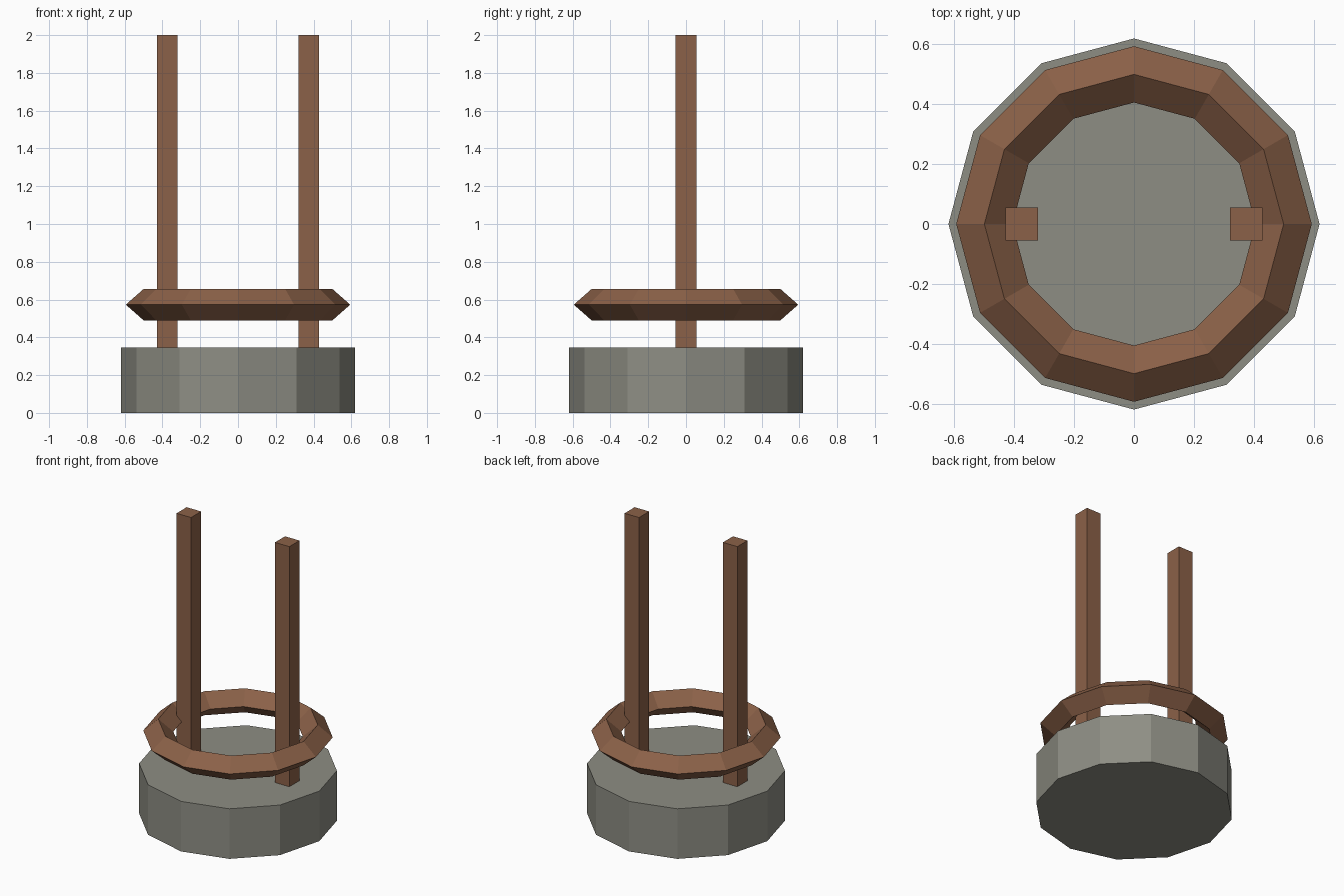
import bpy
import math

SIDES = 12

if "Cube" in bpy.data.objects:
    bpy.data.objects.remove(bpy.data.objects["Cube"], do_unlink=True)


def make_material(name, color):
    mat = bpy.data.materials.new(name)
    mat.use_nodes = True
    mat.diffuse_color = color
    mat.node_tree.nodes["Principled BSDF"].inputs["Base Color"].default_value = color
    return mat


def finish(name, mat):
    obj = bpy.context.object
    obj.name = name
    obj.data.materials.append(mat)
    return obj


stone = make_material("grey stone", (0.27, 0.27, 0.23, 1))
wood = make_material("brown wood", (0.26, 0.12, 0.065, 1))

# Twelve-sided stone base, with a corner on each axis
bpy.ops.mesh.primitive_cylinder_add(vertices=SIDES, radius=0.62, depth=0.345,
                                    location=(0, 0, 0.1725))
finish("stone_base", stone)

# Faceted wooden ring with a diamond cross-section, floating above the base
bpy.ops.mesh.primitive_torus_add(major_segments=SIDES, minor_segments=4,
                                 major_radius=0.5, minor_radius=0.094,
                                 location=(0, 0, 0.573))
ring = finish("wooden_ring", wood)
ring.scale.z = 0.88

# Pair of square posts standing on the base
for side, name in ((1, "left_post"), (-1, "right_post")):
    bpy.ops.mesh.primitive_cube_add(size=1, location=(side * 0.375, 0, 1.1725))
    post = finish(name, wood)
    post.scale = (0.11, 0.11, 1.655)
